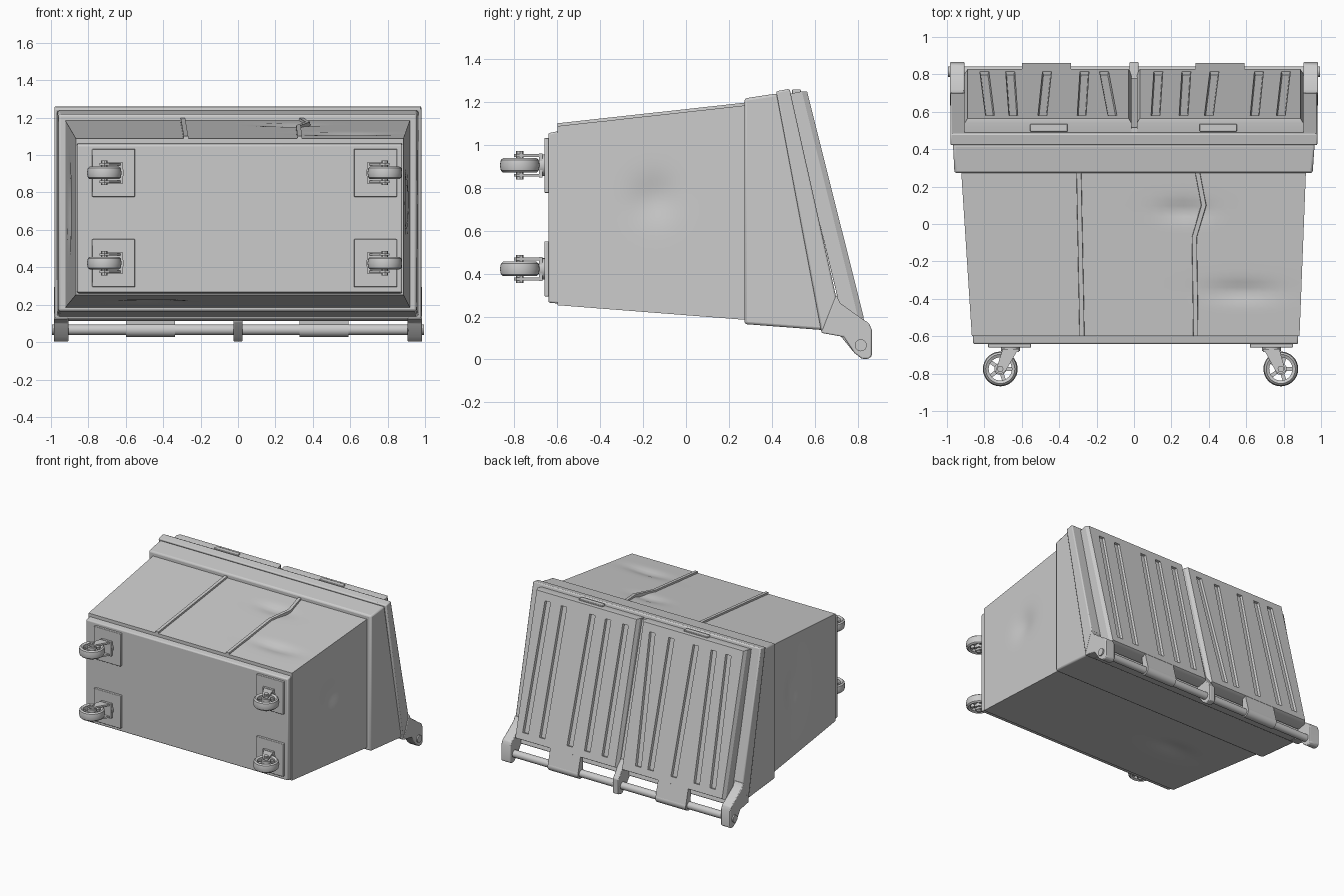
import bpy, bmesh, math
from mathutils import Vector, Matrix

if "Cube" in bpy.data.objects:
    bpy.data.objects.remove(bpy.data.objects["Cube"])


def finish(name, bm, bevel=0.0):
    bmesh.ops.recalc_face_normals(bm, faces=bm.faces)
    me = bpy.data.meshes.new(name)
    bm.to_mesh(me)
    bm.free()
    ob = bpy.data.objects.new(name, me)
    bpy.context.collection.objects.link(ob)
    if bevel:
        m = ob.modifiers.new("bevel", 'BEVEL')
        m.width, m.segments, m.limit_method = bevel, 2, 'ANGLE'
    return ob


def add_loft(bm, rings, closed=False):
    vs = [[bm.verts.new(p) for p in r] for r in rings]
    n = len(rings[0])
    pairs = list(zip(vs, vs[1:])) + ([(vs[-1], vs[0])] if closed else [])
    for a, b in pairs:
        for i in range(n):
            j = (i + 1) % n
            bm.faces.new((a[i], a[j], b[j], b[i]))
    if not closed:
        bm.faces.new(vs[0])
        bm.faces.new(vs[-1][::-1])


def loft(name, rings, bevel=0.0):
    bm = bmesh.new()
    add_loft(bm, rings)
    return finish(name, bm, bevel)


def slab(x0, x1, top, bot):
    """Rectangle ring from a top and a bottom (y, z) point."""
    return [(x0, *bot), (x1, *bot), (x1, *top), (x0, *top)]


def prism_x(name, pts, x0, x1, bevel=0.0):
    return loft(name, [[(x, y, z) for y, z in pts] for x in (x0, x1)], bevel)


def prism_z(name, pts, z0, z1, bevel=0.0):
    return loft(name, [[(x, y, z) for x, y in pts] for z in (z0, z1)], bevel)


def box(name, x0, x1, y0, y1, z0, z1, bevel=0.0):
    return prism_x(name, [(y0, z0), (y1, z0), (y1, z1), (y0, z1)], x0, x1, bevel)


def cylinder(name, c, r, length, axis, sides=24, bevel=0.0):
    bm = bmesh.new()
    rot = Vector((0, 0, 1)).rotation_difference(Vector(axis)).to_matrix().to_4x4()
    bmesh.ops.create_cone(bm, cap_ends=True, segments=sides, radius1=r, radius2=r,
                          depth=length, matrix=Matrix.Translation(c) @ rot)
    return finish(name, bm, bevel)


# Tapered body with dents
bm = bmesh.new()
add_loft(bm, [slab(-.867, .885, (-.60, 1.088), (-.60, .253)),
              slab(-.925, .92, (.30, 1.187), (.30, .183))])
bmesh.ops.subdivide_edges(bm, edges=bm.edges[:], cuts=30, use_grid_fill=True)
dents = [((-.92, -.03, .72), (.1, .09, .16), (.028, 0, 0)),
         ((.91, -.15, .75), (.1, .10, .10), (-.02, 0, 0)),
         ((.58, -.36, 1.11), (.17, .05, .1), (0, 0, -.018)),
         ((.27, .07, 1.16), (.12, .05, .1), (0, 0, -.018)),
         ((-.45, -.1, .22), (.14, .08, .1), (0, 0, .015))]
for c, r, push in dents:
    for v in bm.verts:
        d = sum(((v.co[i] - c[i]) / r[i]) ** 2 for i in range(3))
        v.co += Vector(push) * math.exp(-d)
finish("body", bm)
loft("bottom_panel", [slab(-.86, .878, (-.642, 1.055), (-.642, .265)),
                      slab(-.86, .878, (-.59, 1.065), (-.59, .26))], .008)

# Raised ribs on the upper wall
def wall_z(y):
    return 1.088 + (y + .60) * .11

for name, path in (("straight_rib", [(-.278, -.60), (-.295, .29)]),
                   ("bent_rib", [(.33, -.60), (.323, -.07), (.373, .10), (.337, .29)])):
    loft(name, [[(x - .017, y, wall_z(y) - .03), (x + .017, y, wall_z(y) - .03),
                 (x + .012, y, wall_z(y) + .013), (x - .012, y, wall_z(y) + .013)]
                for x, y in path])

# Collar and slanted rim frame
loft("collar", [slab(-.96, .955, (.272, 1.217), (.272, .165)),
                slab(-.968, .966, (.425, 1.24), (.64, .137))], .012)
loft("rim_frame", [slab(-.982, .98, (.42, 1.25), (.632, .124)),
                   slab(-.982, .98, (.483, 1.262), (.74, .112))], .008)

# Lids with pressed grooves
TOP, DOWN = Vector((0, .565, 1.255)), Vector((0, .265, -1.065))
OUT = Vector((0, 1.065, .265)).normalized()


def lid_point(x, t, h):
    return Vector((x, 0, 0)) + TOP + DOWN * t + OUT * h


def lid(name, x0, x1, grooves):
    ob = loft(name, [slab(x0, x1, (.478, 1.237), (.735, .172)),
                     slab(x0, x1, (.540, 1.250), (.805, .184)),
                     slab(x0 + .015, x1 - .015, (.565, 1.248), (.828, .198))])
    cb = bmesh.new()
    for a, b in grooves:
        rings = []
        for h, w in ((-.018, .019), (.02, .03)):
            rings.append([lid_point(a - w, .06, h), lid_point(a + w, .06, h),
                          lid_point(b + w, .945, h), lid_point(b - w, .945, h)])
        add_loft(cb, rings)
    cutter = finish(name + "_cutter", cb)
    cutter.hide_render = True
    m = ob.modifiers.new("grooves", 'BOOLEAN')
    m.operation, m.solver, m.object = 'DIFFERENCE', 'EXACT', cutter
    bpy.context.view_layer.objects.active = ob
    bpy.ops.object.modifier_apply(modifier="grooves")
    bpy.data.objects.remove(cutter)


lid("left_lid", -.905, -.014, [(-.77, -.80), (-.645, -.662), (-.49, -.465),
                               (-.28, -.265), (-.115, -.16)])
lid("right_lid", .016, .905, [(.115, .13), (.265, .28), (.40, .43),
                              (.645, .668), (.785, .812)])
for side, x in (("left", -.455), ("right", .45)):
    box(side + "_lid_handle", x - .10, x + .10, .495, .535, 1.22, 1.259, .004)

# Hinge rod, ears, centre strap and lid sleeves
ear = [(.63, .124), (.70, .30), (.72, .262), (.82, .19), (.852, .17), (.866, .14),
       (.866, .015), (.85, .003), (.82, .003), (.785, .03), (.735, .105)]
for name, x0, x1 in (("left_hinge_ear", -.985, -.906), ("right_hinge_ear", .906, .985)):
    prism_x(name, ear, x0, x1, .006)
prism_x("centre_hinge_ear", [(.70, .24), (.78, .25), (.835, .17), (.866, .13), (.866, .015),
                             (.82, .003), (.785, .03), (.72, .11)], -.024, .024, .005)
prism_x("centre_strap", [(.478, 1.235), (.515, 1.235), (.79, .20), (.735, .17)], -.014, .016)
cylinder("hinge_rod", (0, .815, .066), .028, 1.99, (1, 0, 0))
for side, x in (("left", -.468), ("right", .46)):
    cylinder(side + "_hinge_sleeve", (x, .822, .066), .038, .26, (1, 0, 0))
    prism_x(side + "_hinge_tab", [(.79, .21), (.826, .20), (.858, .075), (.80, .06)],
            x - .13, x + .13)


# Casters
def caster(tag, plate_x, wheel_x, z):
    wy = -.775
    box(tag + "_plate", plate_x - .115, plate_x + .115, -.660, -.635, z - .128, z + .128, .004)
    sx = wheel_x + .055
    if wheel_x > 0:
        sx = wheel_x - .05
    cylinder(tag + "_swivel", (sx, -.665, z), .05, .03, (0, 1, 0))
    box(tag + "_fork_bridge", sx - .045, sx + .045, -.685, -.668, z - .056, z + .056)
    for k, s in enumerate((-1, 1)):
        prism_z(f"{tag}_fork_arm_{k}",
                [(sx - .042, -.668), (sx + .042, -.668), (wheel_x + .026, wy - .015),
                 (wheel_x, wy - .028), (wheel_x - .026, wy - .015)],
                z + s * .040, z + s * .053)
    cylinder(tag + "_axle", (wheel_x, wy, z), .017, .132, (0, 0, 1), 8)
    cylinder(tag + "_hub", (wheel_x, wy, z), .032, .066, (0, 0, 1), 16)
    # tyre ring and spokes
    bm = bmesh.new()
    prof = [(.062, -.026), (.078, -.034), (.088, -.025), (.093, 0),
            (.088, .025), (.078, .034), (.062, .026)]
    n = 32
    add_loft(bm, [[(wheel_x + r * math.cos(2 * math.pi * i / n),
                    wy + r * math.sin(2 * math.pi * i / n), z + h) for r, h in prof]
                  for i in range(n)], closed=True)
    for i in range(5):
        m = Matrix.Translation((wheel_x, wy, z)) @ Matrix.Rotation(i * math.tau / 5, 4, 'Z')
        add_loft(bm, [[m @ Vector((r, a * .010, b * .014)) for a, b in
                       ((-1, -1), (1, -1), (1, 1), (-1, 1))] for r in (.02, .068)])
    finish(tag + "_wheel", bm)


for row, z in (("upper", .905), ("lower", .422)):
    caster(row + "_left_caster", -.665, -.715, z)
    caster(row + "_right_caster", .735, .785, z)

# Smooth curved parts, keep edges sharp
bpy.ops.object.select_all(action='SELECT')
bpy.context.view_layer.objects.active = bpy.context.selected_objects[0]
bpy.ops.object.shade_smooth_by_angle(angle=math.radians(30))
